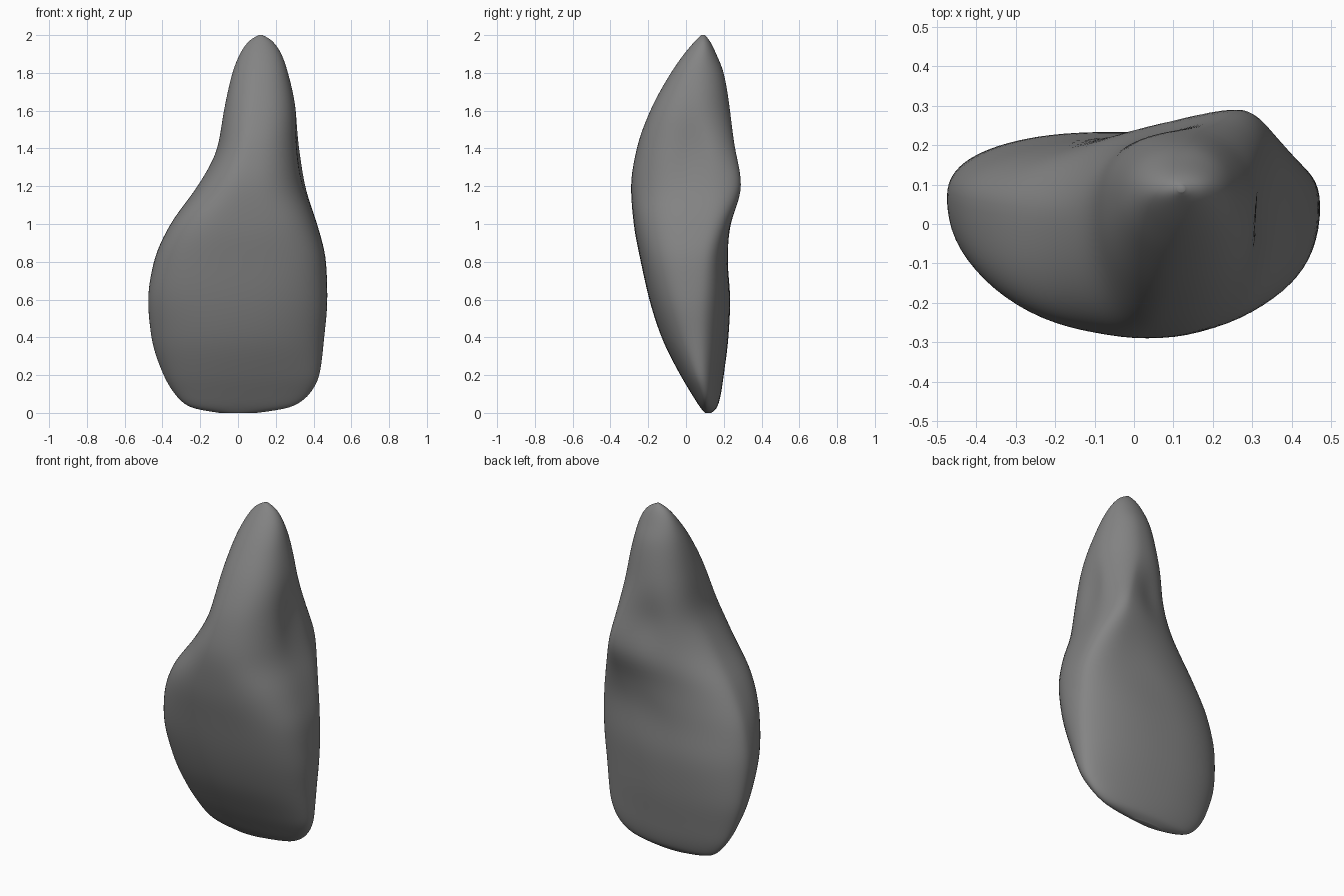
import bpy, bmesh
from math import sin, cos, pi, exp

if "Cube" in bpy.data.objects:
    bpy.data.objects.remove(bpy.data.objects["Cube"])

# Cross-sections: z | left x,y | front x,y | right x,y | back x,y
SECTIONS = [
    (0.00, -0.10, 0.12,  0.00, 0.10, 0.10, 0.12, 0.00, 0.135),
    (0.03, -0.255, 0.13, -0.02, 0.075, 0.28, 0.11, 0.00, 0.165),
    (0.10, -0.335, 0.13, -0.02, 0.03, 0.38, 0.10, -0.03, 0.185),
    (0.20, -0.395, 0.12, -0.02, -0.03, 0.433, 0.08, -0.06, 0.20),
    (0.40, -0.46, 0.10, -0.01, -0.13, 0.458, 0.06, -0.08, 0.225),
    (0.60, -0.478, 0.07, 0.00, -0.195, 0.475, 0.05, -0.07, 0.235),
    (0.80, -0.448, 0.06, 0.01, -0.24, 0.468, 0.05, 0.00, 0.222),
    (1.00, -0.36, 0.04, 0.02, -0.278, 0.420, 0.07, 0.20, 0.242),
    (1.20, -0.215, 0.02, 0.03, -0.293, 0.358, 0.10, 0.26, 0.295),
    (1.40, -0.11, 0.02, 0.06, -0.262, 0.332, 0.09, 0.20, 0.265),
    (1.60, -0.075, 0.03, 0.09, -0.19, 0.310, 0.05, 0.14, 0.235),
    (1.80, -0.03, 0.06, 0.11, -0.08, 0.265, 0.06, 0.13, 0.20),
    (1.90, 0.01, 0.08, 0.12, -0.01, 0.23, 0.08, 0.12, 0.16),
    (1.97, 0.06, 0.085, 0.12, 0.05, 0.18, 0.09, 0.12, 0.125),
    (2.00, 0.11, 0.09, 0.12, 0.08, 0.13, 0.09, 0.12, 0.10),
]
# Corner fullness: z | front-left, front-right, back-right, back-left
FULLNESS = [
    (0.0, 2.0, 2.0, 2.0, 2.0),
    (0.5, 2.3, 2.5, 2.3, 2.2),
    (0.8, 2.7, 2.8, 2.8, 2.1),
    (1.0, 2.9, 2.8, 3.1, 2.0),
    (1.2, 2.3, 2.5, 2.4, 1.8),
    (1.5, 2.0, 2.4, 1.9, 2.4),
    (2.0, 2.0, 2.0, 2.0, 2.0),
]
# Dents: centre, push, radii
DENTS = [
    ((0.34, 0.03, 1.36), (-0.022, 0.0, 0), (0.12, 0.08, 0.18)),
    ((0.09, 0.22, 1.34), (0.01, -0.03, 0), (0.09, 0.12, 0.15)),
    ((0.24, 0.21, 0.92), (0, -0.012, 0), (0.16, 0.12, 0.12)),
]


def sample(table, z):
    """Smooth interpolation of a table by height."""
    n = len(table)
    i = max(k for k in range(n - 1) if table[k][0] <= z + 1e-9)
    a, b = table[i], table[i + 1]
    p, q = table[max(i - 1, 0)], table[min(i + 2, n - 1)]
    h = b[0] - a[0]
    t = min(max((z - a[0]) / h, 0), 1)

    def slope(u, v, w, c):
        # harmonic mean slope avoids overshoot
        d0 = (v[c] - u[c]) / (v[0] - u[0]) if v[0] > u[0] else None
        d1 = (w[c] - v[c]) / (w[0] - v[0]) if w[0] > v[0] else None
        if d0 is None or d1 is None:
            return d1 if d0 is None else d0
        return 2 * d0 * d1 / (d0 + d1) if d0 * d1 > 0 else 0

    out = []
    for c in range(1, len(a)):
        m0, m1 = slope(p, a, b, c), slope(a, b, q, c)
        out.append((2*t**3 - 3*t*t + 1) * a[c] + (t**3 - 2*t*t + t) * h * m0
                   + (3*t*t - 2*t**3) * b[c] + (t**3 - t*t) * h * m1)
    return out


def ring(z, per=20):
    lx, ly, fx, fy, rx, ry, bx, by = sample(SECTIONS, z)
    full = sample(FULLNESS, z)
    # each quarter runs between a side point and a front/back point
    quarters = [((lx, ly), (fx, fy), False), ((rx, ry), (fx, fy), True),
                ((rx, ry), (bx, by), False), ((lx, ly), (bx, by), True)]
    pts = []
    for (s, e, flip), n in zip(quarters, full):
        for k in range(per):
            a = pi / 2 * k / per
            if flip:
                a = pi / 2 - a
            c, d = max(cos(a), 0) ** (2 / n), max(sin(a), 0) ** (2 / n)
            pts.append([e[0] + (s[0] - e[0]) * c, s[1] + (e[1] - s[1]) * d, z])
    for p in pts:
        for ctr, push, rad in DENTS:
            w = exp(-sum(((p[i] - ctr[i]) / rad[i]) ** 2 for i in range(3)))
            for i in range(3):
                p[i] += push[i] * w
    return pts


# Loft the tooth body from crown edge to root tip
bm = bmesh.new()
LEVELS = 90
rings = [[bm.verts.new(p) for p in ring(1 - cos(pi * k / LEVELS))]
         for k in range(LEVELS + 1)]
for lo, hi in zip(rings, rings[1:]):
    for i in range(len(lo)):
        j = (i + 1) % len(lo)
        bm.faces.new((lo[i], lo[j], hi[j], hi[i]))
bm.faces.new(rings[0][::-1])
bm.faces.new(rings[-1])
# Soften the ridges
inner = [v for r in rings[3:-3] for v in r]
for _ in range(6):
    bmesh.ops.smooth_vert(bm, verts=inner, factor=0.5,
                          use_axis_x=True, use_axis_y=True, use_axis_z=False)
bmesh.ops.recalc_face_normals(bm, faces=bm.faces)
for f in bm.faces:
    f.smooth = True
mesh = bpy.data.meshes.new("tooth")
bm.to_mesh(mesh)
bm.free()
bpy.context.collection.objects.link(bpy.data.objects.new("tooth", mesh))

# Dark grey surface
mat = bpy.data.materials.new("dark_grey")
mat.diffuse_color = (0.23, 0.23, 0.23, 1)
mat.use_nodes = True
mat.node_tree.nodes["Principled BSDF"].inputs["Base Color"].default_value = mat.diffuse_color
mesh.materials.append(mat)
